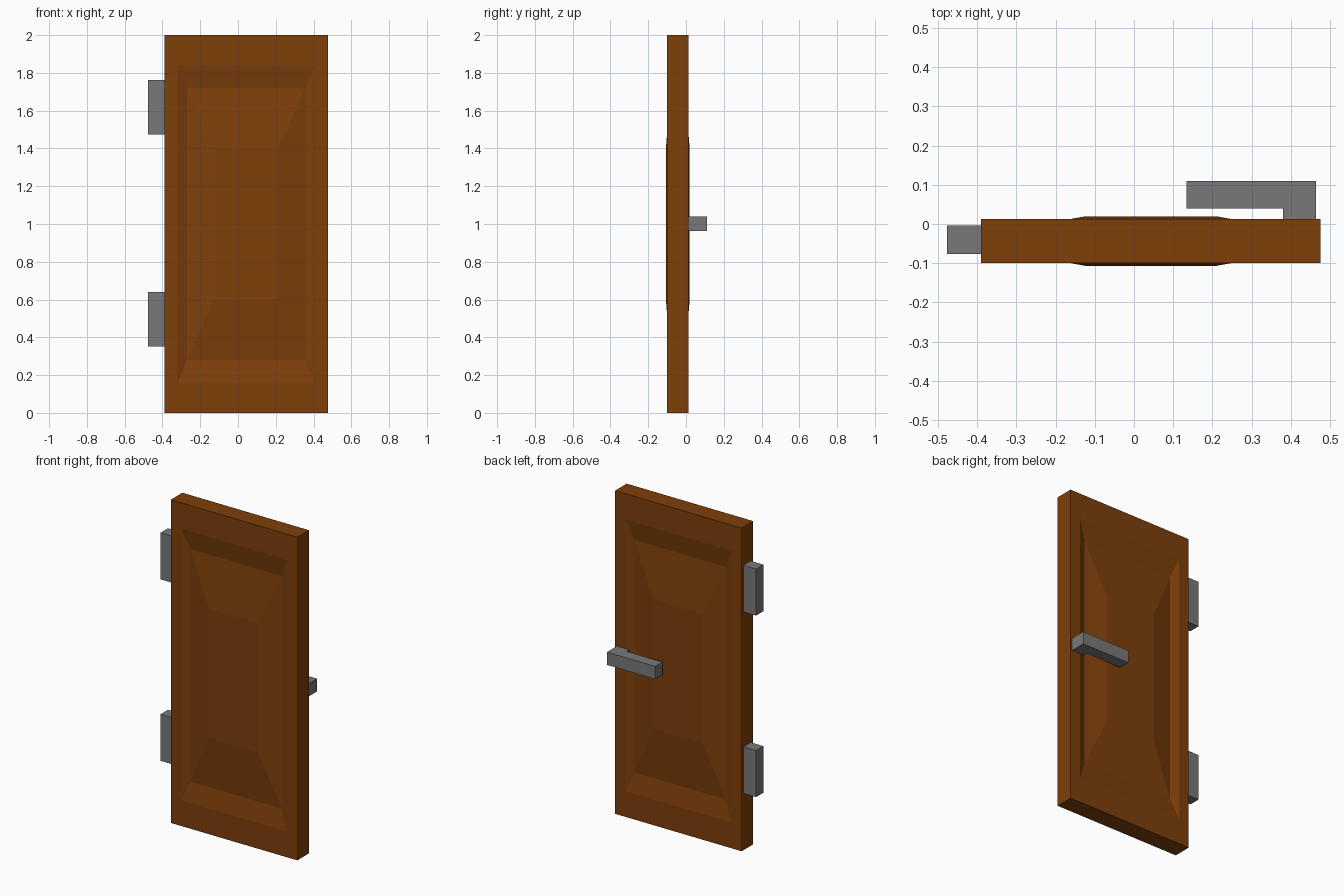
import bpy, bmesh

if "Cube" in bpy.data.objects:
    bpy.data.objects.remove(bpy.data.objects["Cube"])


def material(name, rgb):
    m = bpy.data.materials.new(name)
    m.diffuse_color = (*rgb, 1)
    m.use_nodes = True
    m.node_tree.nodes["Principled BSDF"].inputs["Base Color"].default_value = m.diffuse_color
    return m


wood = material("brown wood", (0.21, 0.05, 0.003))
metal = material("grey metal", (0.19, 0.19, 0.19))


def finish(bm, name, mat):
    bmesh.ops.recalc_face_normals(bm, faces=bm.faces[:])
    me = bpy.data.meshes.new(name)
    bm.to_mesh(me)
    bm.free()
    me.materials.append(mat)
    ob = bpy.data.objects.new(name, me)
    bpy.context.collection.objects.link(ob)
    return ob


def prism(name, profile, z0, z1, mat):
    """Extrude an xy outline from z0 up to z1."""
    bm = bmesh.new()
    face = bm.faces.new([bm.verts.new((x, y, z0)) for x, y in profile])
    ext = bmesh.ops.extrude_face_region(bm, geom=[face])
    verts = [v for v in ext["geom"] if isinstance(v, bmesh.types.BMVert)]
    bmesh.ops.translate(bm, verts=verts, vec=(0, 0, z1 - z0))
    return finish(bm, name, mat)


# Door leaf: nested rectangles (half width, half height, outward offset)
CX, CY, CZ, HALF = 0.043, -0.0435, 1.0, 0.0565
rings = [(0.433, 1.0, 0), (0.362, 0.84, 0), (0.313, 0.72, -0.02), (0.168, 0.40, 0.0065)]
bm = bmesh.new()


def bridge(a, b):
    for i in range(4):
        j = (i + 1) % 4
        bm.faces.new((a[i], a[j], b[j], b[i]))


outer = []
for side in (-1, 1):
    loops = [[bm.verts.new((CX + sx * w, CY + side * (HALF + d), CZ + sz * h))
              for sx, sz in ((-1, -1), (1, -1), (1, 1), (-1, 1))] for w, h, d in rings]
    for a, b in zip(loops, loops[1:]):
        bridge(a, b)
    bm.faces.new(loops[-1])
    outer.append(loops[0])
bridge(*outer)
finish(bm, "door_leaf", wood)

# Hinges on the left edge
for label, z in (("lower", 0.496), ("upper", 1.619)):
    prism(label + "_hinge", [(-0.477, -0.076), (-0.39, -0.076), (-0.39, -0.004), (-0.477, -0.004)],
          z - 0.144, z + 0.144, metal)

# L-shaped handle on the back
prism("handle", [(0.38, 0.013), (0.464, 0.013), (0.464, 0.11), (0.134, 0.11),
                 (0.134, 0.039), (0.38, 0.039)], 0.962, 1.041, metal)
